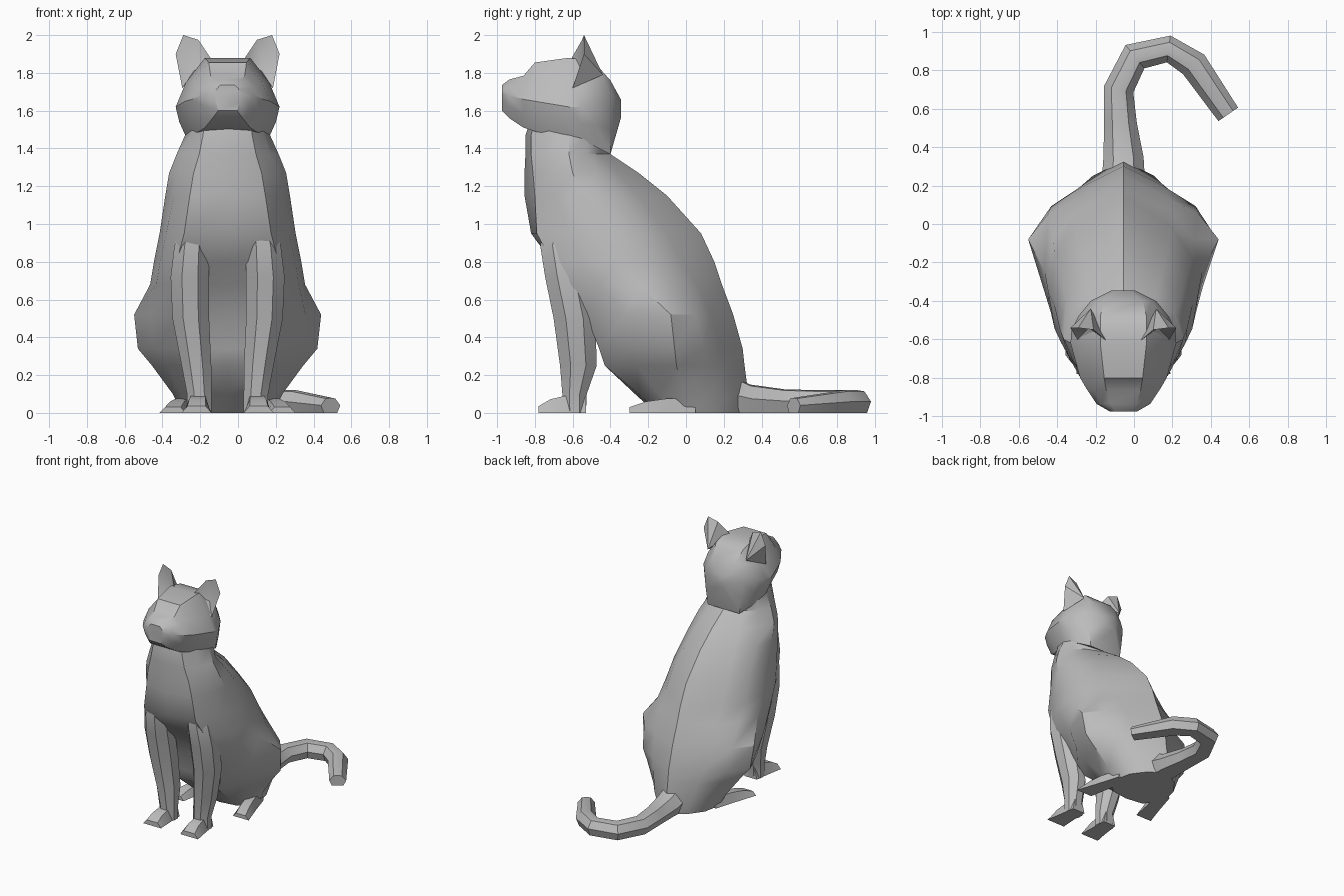
import bpy, bmesh, math
from mathutils import Vector

if "Cube" in bpy.data.objects:
    bpy.data.objects.remove(bpy.data.objects["Cube"], do_unlink=True)

CENTRE_X = -0.055  # the body sits slightly right because the tail curls left

fur = bpy.data.materials.new("grey fur")
fur.use_nodes = True
fur.diffuse_color = (0.5, 0.5, 0.5, 1)
fur.node_tree.nodes["Principled BSDF"].inputs["Base Color"].default_value = fur.diffuse_color


def build(name, points, faces, side=1):
    """Make one smooth-by-angle mesh object, flipped in x when side is -1."""
    bm = bmesh.new()
    verts = [bm.verts.new((side * p[0], p[1], p[2])) for p in points]
    for face in faces:
        bm.faces.new([verts[i] for i in face])
    bmesh.ops.recalc_face_normals(bm, faces=bm.faces)
    mesh = bpy.data.meshes.new(name)
    bm.to_mesh(mesh)
    bm.free()
    mesh.materials.append(fur)
    obj = bpy.data.objects.new(name, mesh)
    obj.location.x = CENTRE_X
    bpy.context.collection.objects.link(obj)
    bpy.ops.object.select_all(action="DESELECT")
    obj.select_set(True)
    bpy.context.view_layer.objects.active = obj
    bpy.ops.object.shade_smooth_by_angle(angle=math.radians(35))


def loft(name, rings, side=1):
    """Skin a list of equal-sized rings and cap both ends."""
    count = len(rings[0])
    points = [p for ring in rings for p in ring]
    faces = []
    for r in range(len(rings) - 1):
        for i in range(count):
            j = (i + 1) % count
            a, b = r * count, (r + 1) * count
            faces.append((a + i, a + j, b + j, b + i))
    faces.append(range(count))
    faces.append(range(len(points) - count, len(points)))
    build(name, points, faces, side)


def mirrored(half):
    """Close a half outline by mirroring it; points on the centre stay single."""
    other = [(-x, y, z) for x, y, z in reversed(half) if x > 0]
    return half + other


def swell(p, q, amount):
    """Point midway from p to q, pushed outward in proportion to their distance."""
    dx, dy = q[0] - p[0], q[1] - p[1]
    return ((p[0] + q[0]) / 2 + dy * amount, (p[1] + q[1]) / 2 - dx * amount, p[2])


# Body: height, front y, front corner x y, half width, side y, back corner x y, back y
body_sections = [
    (0.0, -.16, .14, -.14, .24, 0, .13, .25, .33),
    (.1, -.27, .16, -.25, .29, -.02, .16, .25, .33),
    (.25, -.42, .18, -.43, .40, -.05, .2, .21, .31),
    (.34, -.45, .22, -.46, .475, -.06, .22, .19, .3),
    (.52, -.50, .26, -.53, .495, -.08, .24, .13, .25),
    (.68, -.58, .28, -.65, .41, -.25, .25, .06, .19),
    (.8, -.70, .27, -.71, .39, -.36, .25, -.02, .15),
    (.95, -.82, .23, -.79, .36, -.42, .24, -.1, .08),
    (1.15, -.855, .2, -.8, .33, -.55, .2, -.25, -.1),
    (1.27, -.855, .18, -.81, .31, -.6, .17, -.36, -.25),
    (1.37, -.85, .15, -.82, .27, -.62, .14, -.46, -.4),
    (1.47, -.85, .13, -.82, .225, -.62, .14, -.45, -.39),
    (1.56, -.82, .12, -.8, .2, -.62, .14, -.45, -.4),
]
body_rings = []
for z, front, fx, fy, width, side_y, bx, by, back in body_sections:
    corner, flank, rump = (fx, fy, z), (width, side_y, z), (bx, by, z)
    body_rings.append(mirrored([
        (0, front, z), corner, swell(corner, flank, .08), flank,
        swell(flank, rump, .11), rump, (0, back, z),
    ]))
loft("body", body_rings)

# Head: y, crown z, crown half width, cheek z, cheek half width, jaw z, jaw half width
head_sections = [
    (-.975, 1.735, .04, 1.69, .07, 1.6, .05),
    (-.935, 1.765, .07, 1.68, .14, 1.56, .08),
    (-.86, 1.785, .09, 1.66, .19, 1.51, .12),
    (-.80, 1.855, .1, 1.65, .225, 1.49, .15),
    (-.62, 1.88, .12, 1.62, .275, 1.46, .22),
    (-.55, 1.87, .12, 1.62, .27, 1.44, .21),
    (-.48, 1.85, .12, 1.64, .235, 1.41, .19),
    (-.40, 1.76, .1, 1.63, .17, 1.37, .14),
    (-.345, 1.66, .04, 1.62, .06, 1.56, .04),
]
head_rings = []
for y, top, top_w, mid, mid_w, low, low_w in head_sections:
    eye = (top_w * .35 + mid_w * .65, y, (top + mid) / 2)
    jowl = (low_w * .35 + mid_w * .65, y, (low + mid) / 2)
    head_rings.append(mirrored([(top_w, y, top), eye, (mid_w, y, mid), jowl, (low_w, y, low)]))
loft("head", head_rings)


def oval(x, y, z, rx, ry, sides=8):
    steps = [math.tau * (i + .5) / sides for i in range(sides)]
    return [(x + rx * math.cos(a), y + ry * math.sin(a), z) for a in steps]


def paw(name, x, heel, toe, width, height, splay, side):
    """Wedge-shaped foot: tall at the heel, low and wide at the toe."""
    rings = []
    for t, tall, wide in ((0, 1, .7), (.45, 1, .8), (.75, .8, .9), (1, .4, 1)):
        y, cx = heel + (toe - heel) * t, x + splay * t
        w, h = width * wide / 2, height * tall
        rings.append([(cx - w, y, 0), (cx + w, y, 0), (cx + w * .6, y, h), (cx - w * .6, y, h)])
    loft(name, rings, side)


# Front legs: height, x, y, radius across, radius along; the top sinks into the chest
leg_sections = [
    (0, .15, -.59, .07, .065),
    (.1, .15, -.59, .07, .07),
    (.25, .165, -.57, .085, .105),
    (.5, .195, -.59, .105, .12),
    (.72, .2, -.635, .11, .12),
    (.88, .19, -.66, .1, .12),
    (1.05, .17, -.66, .07, .1),
]

# Ears: outline of the dished front, then the hollow and the back of the ear
ear_points = [
    (.24, -.6, 1.72), (.275, -.54, 1.9), (.235, -.54, 2.0), (.155, -.55, 1.975),
    (.085, -.61, 1.87), (.18, -.54, 1.81), (.17, -.44, 1.79),
]
ear_faces = []
for i in range(5):
    j = (i + 1) % 5
    ear_faces += [(i, j, 5), (j, i, 6)]

for label, side in (("left", 1), ("right", -1)):
    loft(label + "_front_leg", [oval(x, y, z, rx, ry) for z, x, y, rx, ry in leg_sections], side)
    paw(label + "_front_paw", .15, -.53, -.78, .16, .09, .015, side)
    paw(label + "_hind_paw", .2, .05, -.3, .14, .075, .09, side)
    build(label + "_ear", ear_points, ear_faces, side)

# Tail: x, y, half width, height along a hooked path lying on the ground
tail_path = [
    (0, .26, .11, .19), (0, .34, .105, .15), (-.015, .52, .085, .125), (-.025, .7, .078, .12),
    (.06, .87, .078, .12), (.235, .91, .07, .12), (.365, .83, .075, .12), (.545, .57, .062, .08),
]
tail_rings = []
for i, (x, y, half, height) in enumerate(tail_path):
    before, after = tail_path[max(i - 1, 0)], tail_path[min(i + 1, len(tail_path) - 1)]
    along = Vector((after[0] - before[0], after[1] - before[1], 0)).normalized()
    across = Vector((along.y, -along.x, 0))
    outline = ((-.7, 0), (.7, 0), (1, .5), (.5, .95), (0, 1), (-.5, .95), (-1, .5))
    tail_rings.append([Vector((x, y, h * height)) + across * (u * half) for u, h in outline])
loft("tail", tail_rings)
